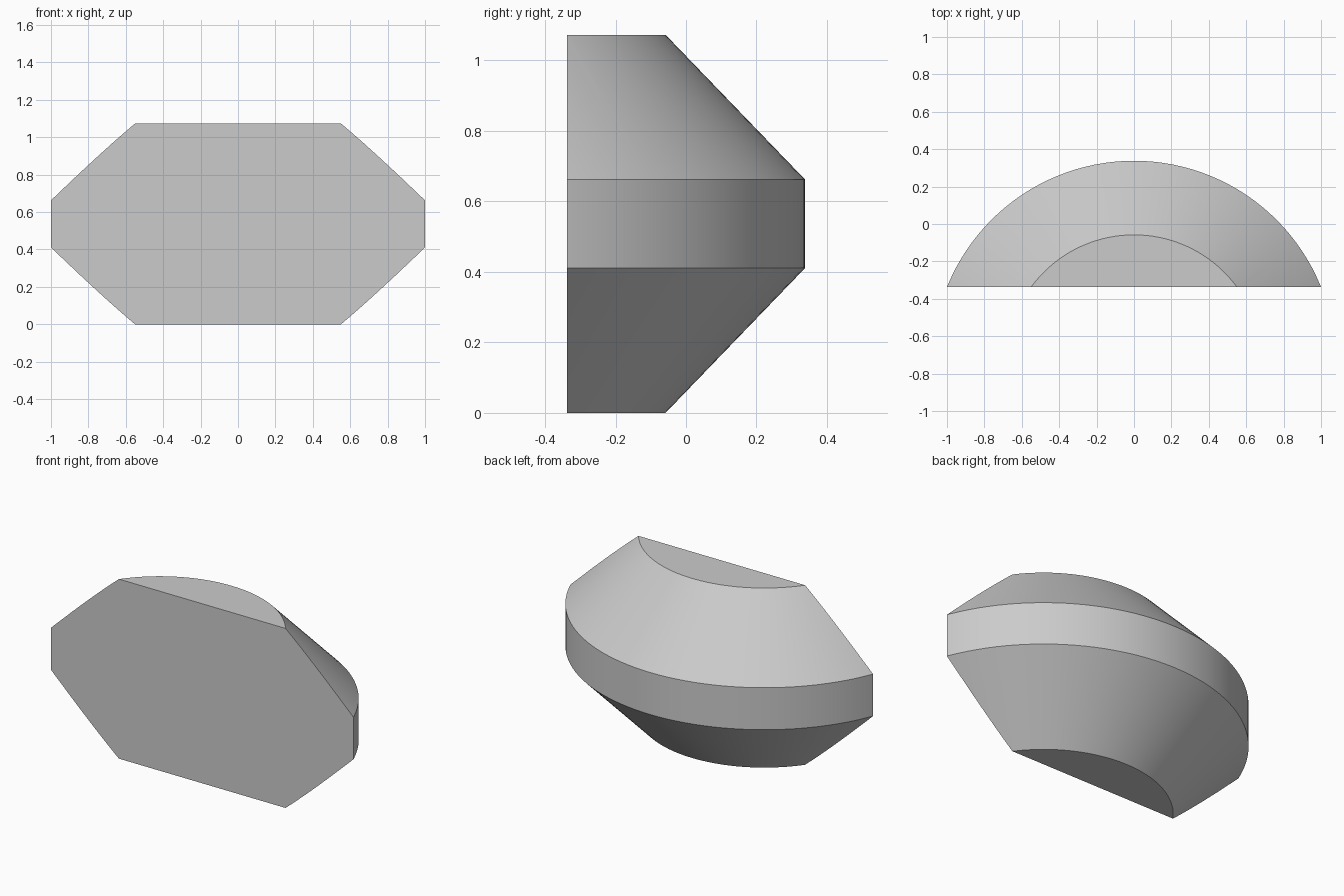
import bpy, bmesh, math
from mathutils import Matrix, Vector

cube = bpy.data.objects.get("Cube")
if cube:
    bpy.data.objects.remove(cube, do_unlink=True)

AXIS_Y = -0.74            # centre of the turned shape
CUT_Y = -0.338            # flat front plane
PROFILE = [(0.682, 0), (1.078, 0.411), (1.078, 0.662), (0.682, 1.073)]

grey = bpy.data.materials.new("plain_grey")
grey.use_nodes = True
colour = (0.6, 0.6, 0.6, 1)
grey.diffuse_color = colour
grey.node_tree.nodes["Principled BSDF"].inputs["Base Color"].default_value = colour

# Turned body: profile closed on the axis and spun all the way round
bm = bmesh.new()
points = [(0, PROFILE[0][1])] + PROFILE + [(0, PROFILE[-1][1])]
verts = [bm.verts.new((0, AXIS_Y + r, z)) for r, z in points]
edges = [bm.edges.new(pair) for pair in zip(verts, verts[1:])]
bmesh.ops.spin(bm, geom=verts + edges, cent=(0, AXIS_Y, 0), axis=(0, 0, 1),
               angle=math.tau, steps=128, use_merge=True)
bmesh.ops.remove_doubles(bm, verts=bm.verts, dist=1e-4)

# Slice off everything in front of the flat face, then cap it
cut = bmesh.ops.bisect_plane(bm, geom=bm.verts[:] + bm.edges[:] + bm.faces[:],
                             plane_co=(0, CUT_Y, 0), plane_no=(0, -1, 0),
                             clear_outer=True)
rim = [e for e in cut["geom_cut"] if isinstance(e, bmesh.types.BMEdge)]
bmesh.ops.holes_fill(bm, edges=rim, sides=0)

# Merge the flat ends into single faces
flat = [e for e in bm.edges if len(e.link_faces) == 2
        and all(abs(f.normal.z) > 0.99 for f in e.link_faces)]
bmesh.ops.dissolve_edges(bm, edges=flat, use_verts=False)
bmesh.ops.recalc_face_normals(bm, faces=bm.faces)

mesh = bpy.data.meshes.new("turned_segment")
bm.to_mesh(mesh)
bm.free()
body = bpy.data.objects.new("turned_segment", mesh)
bpy.context.collection.objects.link(body)
mesh.materials.append(grey)

# Smooth curved bands with crisp edges between them
bpy.ops.object.select_all(action="DESELECT")
body.select_set(True)
bpy.context.view_layer.objects.active = body
bpy.ops.object.shade_smooth_by_angle(angle=math.radians(30))
